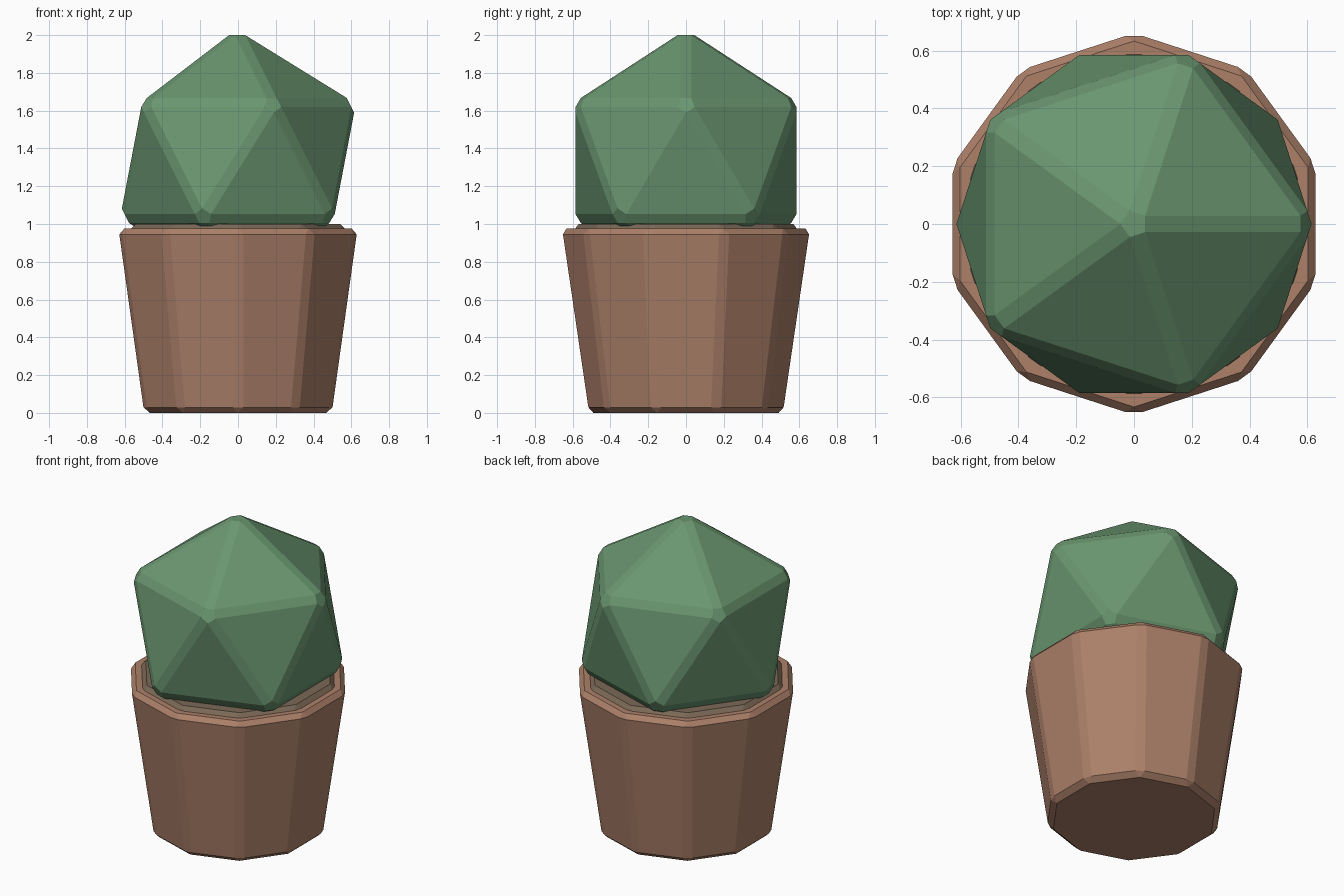
import bpy

if "Cube" in bpy.data.objects:
    bpy.data.objects.remove(bpy.data.objects["Cube"])


def srgb(r, g, b):
    """Convert 0-255 display values to a linear colour."""
    lin = [((c / 255 + 0.055) / 1.055) ** 2.4 for c in (r, g, b)]
    return (*lin, 1.0)


def finish(name, colour, bevel=0.03):
    """Name the active object, colour it and chamfer every edge."""
    ob = bpy.context.object
    ob.name = name
    mat = bpy.data.materials.new(name + "_colour")
    mat.diffuse_color = colour
    mat.use_nodes = True
    mat.node_tree.nodes["Principled BSDF"].inputs["Base Color"].default_value = mat.diffuse_color
    ob.data.materials.append(mat)
    mod = ob.modifiers.new("chamfer", 'BEVEL')
    mod.width = bevel
    mod.segments = 1
    mod.limit_method = 'NONE'
    bpy.ops.object.shade_flat()
    return ob


# Tapered ten-sided pot
POT_H = 0.975
bpy.ops.mesh.primitive_cone_add(vertices=10, radius1=0.522, radius2=0.665,
                                depth=POT_H, location=(0, 0, POT_H / 2))
finish("pot", srgb(172, 128, 105))

# Soil slab, slightly proud of the rim
bpy.ops.mesh.primitive_cylinder_add(vertices=10, radius=0.60, depth=0.20,
                                    location=(0, 0, 0.90))
finish("soil", srgb(122, 104, 86))

# Faceted plant
bpy.ops.mesh.primitive_ico_sphere_add(subdivisions=1, radius=0.70,
                                      location=(0, 0, 1.336))
finish("plant", srgb(106, 150, 112))
